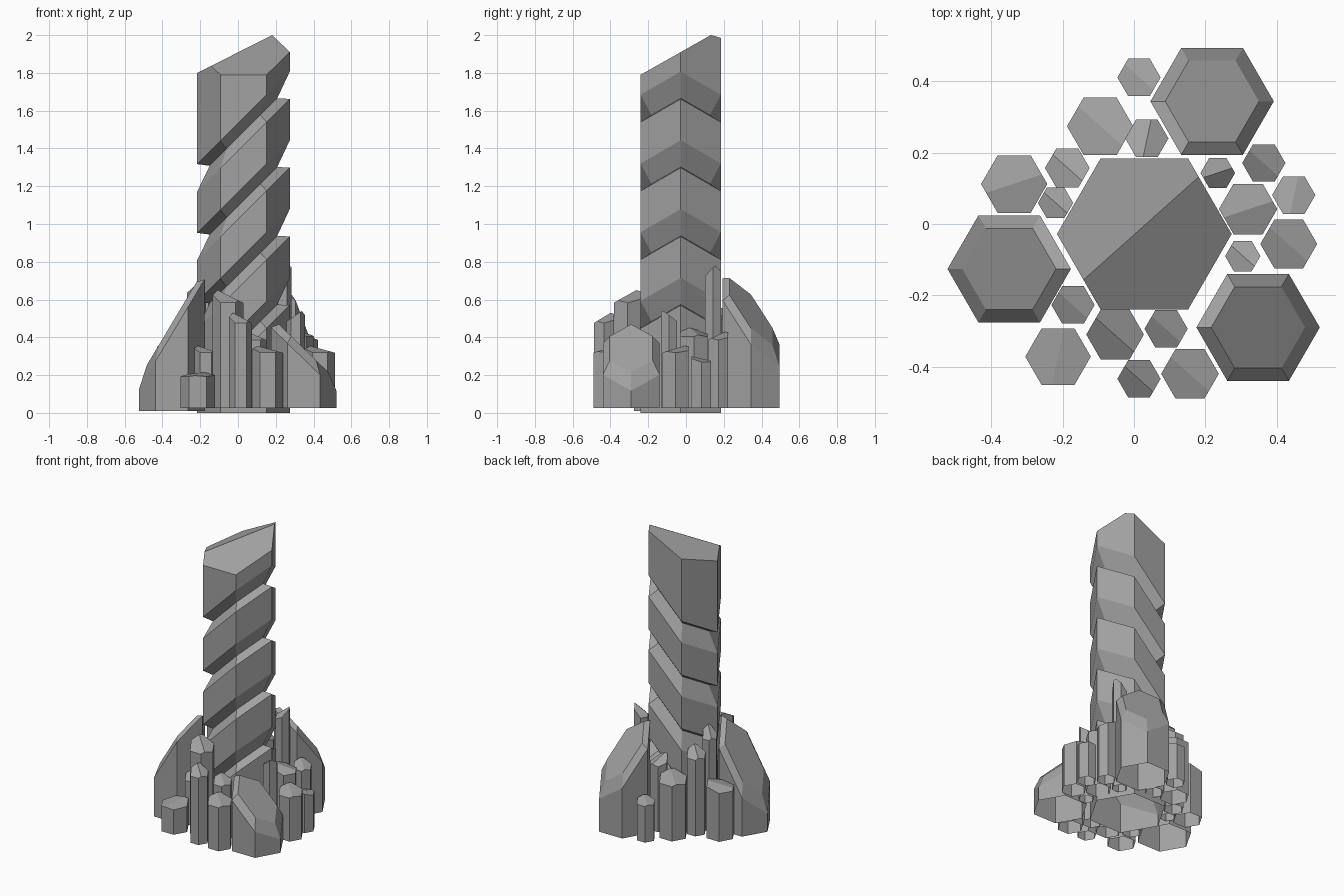
import bpy, bmesh, math
from mathutils import Vector

if "Cube" in bpy.data.objects:
    bpy.data.objects.remove(bpy.data.objects["Cube"])

stone = bpy.data.materials.new("grey stone")
stone.diffuse_color = (0.36, 0.36, 0.36, 1)
stone.use_nodes = True
stone.node_tree.nodes["Principled BSDF"].inputs["Base Color"].default_value = stone.diffuse_color


def loft(name, cx, cy, radius, rings, cuts=()):
    """Hexagonal shell, open below, through rings (scale, z, slope_x, slope_y), trimmed by planes."""
    bm = bmesh.new()
    loops = []
    for scale, z, gx, gy in rings:
        loop = []
        for i in range(6):
            a = i * math.pi / 3
            dx, dy = radius * scale * math.cos(a), radius * scale * math.sin(a)
            loop.append(bm.verts.new((cx + dx, cy + dy, z + gx * dx + gy * dy)))
        loops.append(loop)
    for low, high in zip(loops, loops[1:]):
        for i in range(6):
            j = (i + 1) % 6
            bm.faces.new((low[i], low[j], high[j], high[i]))
    base = bm.faces.new(loops[0][::-1])
    bm.faces.new(loops[-1])
    for point, normal in cuts:
        geom = bm.verts[:] + bm.edges[:] + bm.faces[:]
        res = bmesh.ops.bisect_plane(bm, geom=geom, dist=1e-5, plane_co=point,
                                     plane_no=normal, clear_outer=True)
        rim = [e for e in res["geom_cut"] if isinstance(e, bmesh.types.BMEdge)]
        bmesh.ops.holes_fill(bm, edges=rim, sides=0)
    bmesh.ops.recalc_face_normals(bm, faces=bm.faces)
    floor = min(v.co.z for v in bm.verts) + 1e-4
    base = [f for f in bm.faces if all(v.co.z < floor for v in f.verts)]
    bmesh.ops.delete(bm, geom=base, context='FACES_ONLY')
    mesh = bpy.data.meshes.new(name)
    bm.to_mesh(mesh)
    bm.free()
    mesh.materials.append(stone)
    obj = bpy.data.objects.new(name, mesh)
    bpy.context.collection.objects.link(obj)
    return obj


# Tall column with slanted V grooves and a two-plane tip
CX, CY = 0.029, -0.028
rings = [(1, 0, 0, 0)]
for k in range(4):
    z = 0.325 + 0.364 * k
    rings += [(1, z, 1, 0), (0.73, z + 0.07, 1, 0), (1, z + 0.145, 1, 0)]
rings.append((1, 2.4, 0, 0))
loft("column", CX, CY, 0.245, rings,
     [((-0.215, 0, 1.80), (-0.506, 0, 1)), ((0, -0.24, 1.79), (0, -0.566, 1))])

# Three large crystals leaning their sloped, bevelled tops outward
for name, x, y, base, z, gx, gy in (
        ("large_crystal_back", 0.219, 0.344, 0.025, 0.48, -0.68, -1.16),
        ("large_crystal_left", -0.350, -0.126, 0.01, 0.418, 1.67, 0.0),
        ("large_crystal_right", 0.348, -0.290, 0.025, 0.285, -0.97, 0.0)):
    loft(name, x, y, 0.173, [(1, base, 0, 0), (1, z, gx, gy), (0.76, z + 0.057, gx, gy)])

# Small crystals: x, y, radius, tip height, direction the ridge rises (degrees)
small = [
    (0.014, 0.411, 0.060, 0.30, 319), (-0.095, 0.274, 0.092, 0.44, 319),
    (0.036, 0.240, 0.060, 0.52, 259), (-0.187, 0.157, 0.062, 0.60, 319),
    (-0.220, 0.059, 0.049, 0.71, 319), (-0.336, 0.112, 0.092, 0.39, 19),
    (0.235, 0.143, 0.048, 0.78, 19), (0.364, 0.171, 0.060, 0.43, 139),
    (0.448, 0.081, 0.060, 0.30, 259), (0.320, 0.042, 0.081, 0.45, 199),
    (0.434, -0.056, 0.079, 0.355, 139), (0.305, -0.090, 0.049, 0.54, 319),
    (-0.171, -0.227, 0.060, 0.355, 139), (-0.053, -0.310, 0.080, 0.65, 139),
    (-0.213, -0.372, 0.091, 0.215, 79), (0.090, -0.294, 0.060, 0.43, 139),
    (0.014, -0.434, 0.060, 0.53, 139), (0.157, -0.420, 0.080, 0.355, 139),
]
for n, (x, y, r, top, ang) in enumerate(small):
    a = math.radians(ang)
    tip = Vector((x + 0.9 * r * math.cos(a), y + 0.9 * r * math.sin(a), top))
    cuts = []
    for turn, k in ((-139, 0.0615), (131, 0.0688)):
        f, slope = a + math.radians(turn), k * top / r
        cuts.append((tip, (slope * math.cos(f), slope * math.sin(f), 1)))
    loft(f"small_crystal_{n + 1}", x, y, r * 1.01, [(1, 0.025, 0, 0), (1, 1.2, 0, 0)], cuts)
